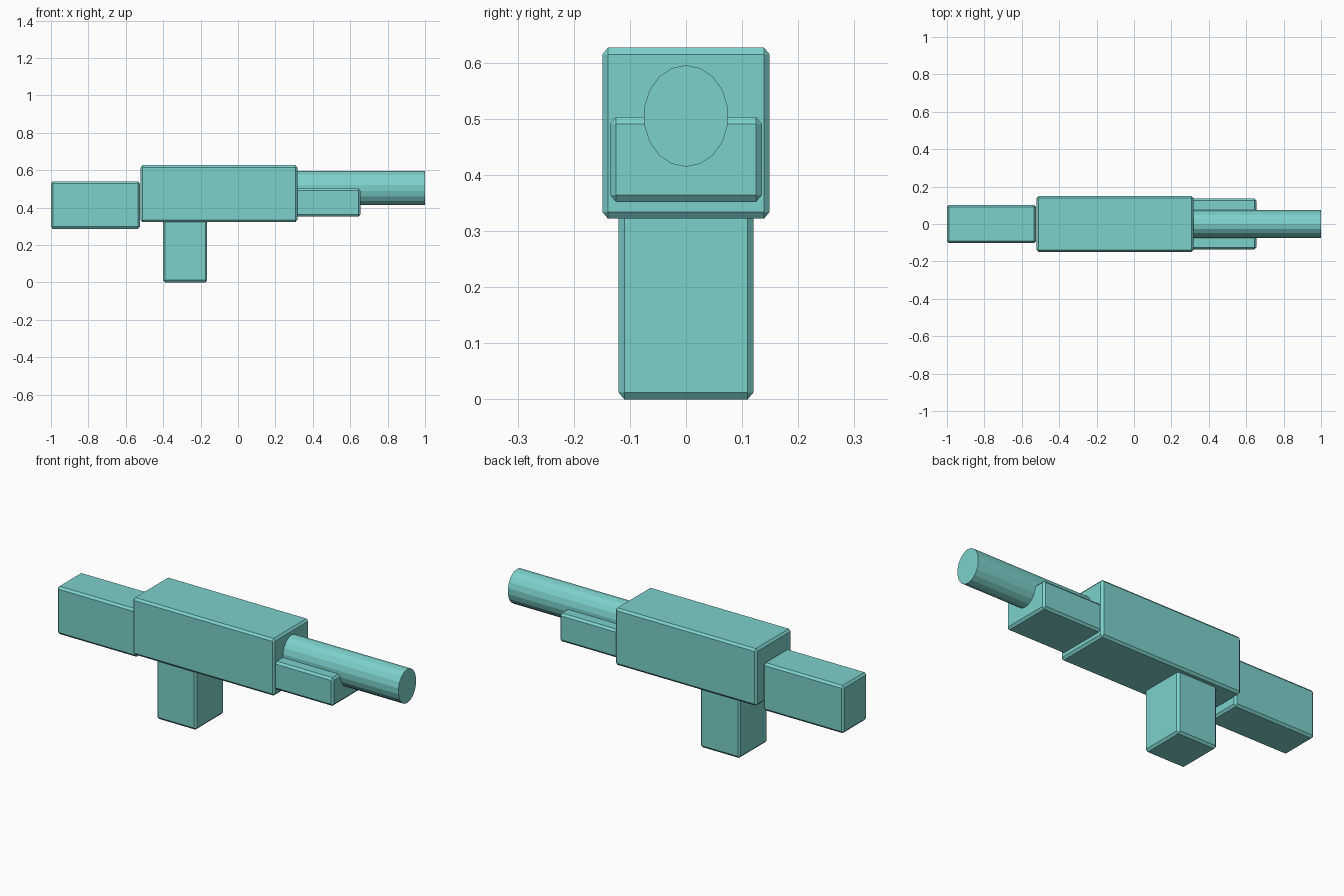
import bpy, bmesh, math
from mathutils import Matrix

if "Cube" in bpy.data.objects:
    bpy.data.objects.remove(bpy.data.objects["Cube"])

STRETCH = 1.2   # everything is stretched vertically, chamfers included
teal = bpy.data.materials.new("teal")
teal.diffuse_color = (0.205, 0.64, 0.60, 1)
teal.use_nodes = True
teal.node_tree.nodes["Principled BSDF"].inputs["Base Color"].default_value = teal.diffuse_color


def finish(bm, name, loc):
    bmesh.ops.recalc_face_normals(bm, faces=bm.faces)
    me = bpy.data.meshes.new(name)
    bm.to_mesh(me)
    bm.free()
    me.materials.append(teal)
    ob = bpy.data.objects.new(name, me)
    ob.location = loc
    bpy.context.collection.objects.link(ob)
    return ob


def chamfered_box(name, x, half_y, z, chamfer=0.01):
    """Box spanning x and z ranges, symmetric in y, with flat chamfers."""
    bm = bmesh.new()
    bmesh.ops.create_cube(bm, size=1)
    size = (x[1] - x[0], 2 * half_y, (z[1] - z[0]) / STRETCH)
    bmesh.ops.scale(bm, vec=size, verts=bm.verts)
    bmesh.ops.bevel(bm, geom=bm.edges[:], offset=chamfer, segments=1,
                    profile=0.5, affect='EDGES')
    bmesh.ops.scale(bm, vec=(1, 1, STRETCH), verts=bm.verts)
    return finish(bm, name, (sum(x) / 2, 0, sum(z) / 2))


def barrel(name, x, radius, z, sides=18):
    """Oval faceted tube along x, with a corner at the top."""
    bm = bmesh.new()
    ends = []
    for px in x:
        ring = []
        for i in range(sides):
            a = 2 * math.pi * i / sides
            ring.append(bm.verts.new((px, radius * math.sin(a),
                                      STRETCH * radius * math.cos(a))))
        bm.faces.new(ring)
        ends.append(ring)
    for i in range(sides):
        j = (i + 1) % sides
        bm.faces.new((ends[0][i], ends[0][j], ends[1][j], ends[1][i]))
    return finish(bm, name, (0, 0, z))


# main parts
chamfered_box("receiver_body", (-0.52, 0.317), 0.149, (0.322, 0.627))
chamfered_box("rear_stock", (-1.0, -0.525), 0.102, (0.286, 0.541))
chamfered_box("grip", (-0.40, -0.165), 0.12, (0.0, 0.345))
chamfered_box("fore_guard", (0.30, 0.655), 0.135, (0.352, 0.503))
barrel("barrel", (0.30, 1.0), 0.0755, 0.505)
